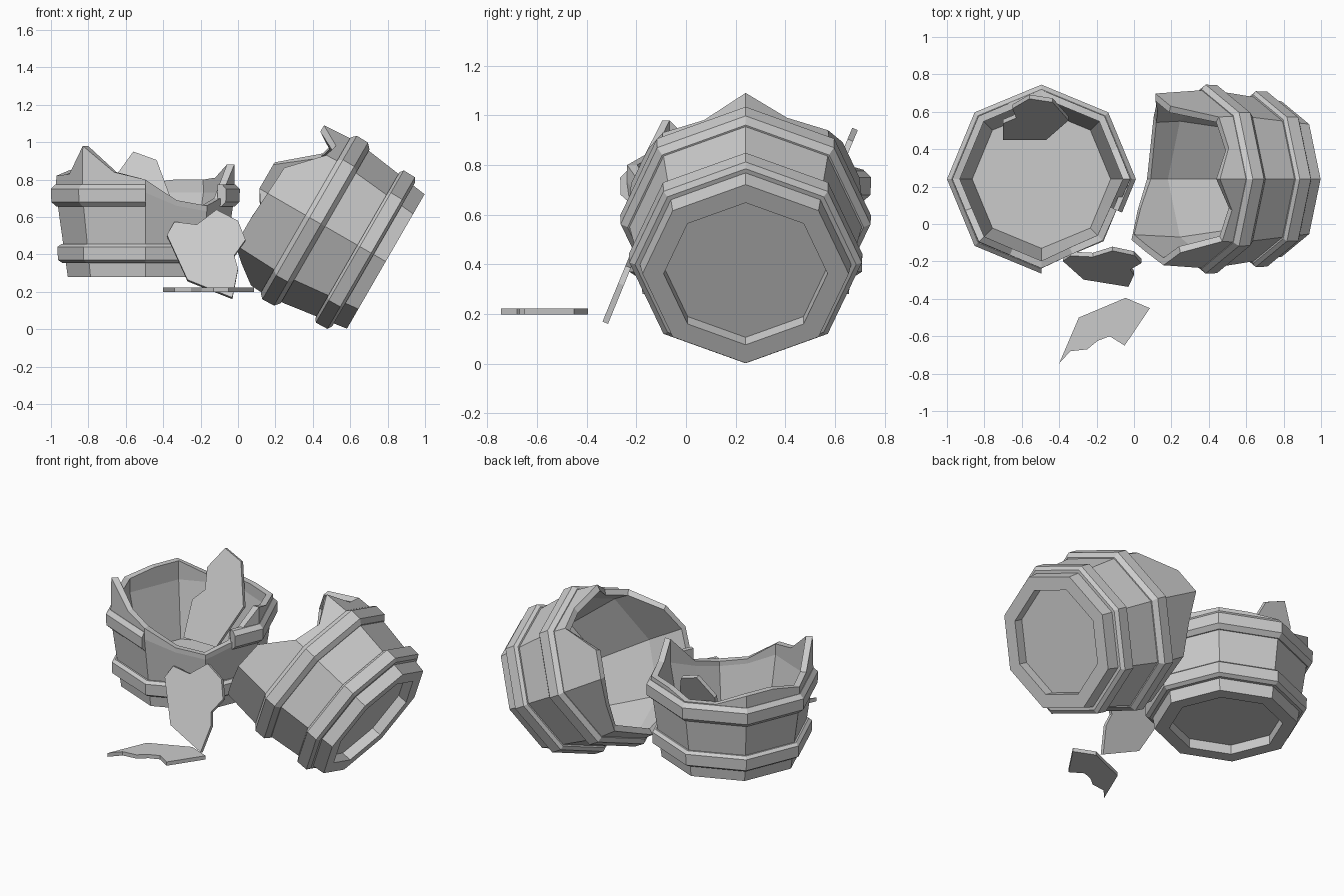
import bpy, bmesh, math
from mathutils import Vector

cube = bpy.data.objects.get("Cube")
if cube:
    bpy.data.objects.remove(cube, do_unlink=True)

grey = bpy.data.materials.new("plain_grey")
grey.use_nodes = True
GREY = (0.6, 0.6, 0.6, 1)
grey.diffuse_color = GREY
grey.node_tree.nodes["Principled BSDF"].inputs["Base Color"].default_value = GREY

COLUMNS = 16  # eight staves, each with a middle line


def finish(name, bm, loc=(0, 0, 0), tilt=0):
    bmesh.ops.recalc_face_normals(bm, faces=bm.faces)
    mesh = bpy.data.meshes.new(name)
    bm.to_mesh(mesh)
    bm.free()
    mesh.materials.append(grey)
    obj = bpy.data.objects.new(name, mesh)
    obj.location = loc
    obj.rotation_euler.y = math.radians(tilt)
    bpy.context.collection.objects.link(obj)
    return obj


def on_octagon(k, r, z):
    """Column k of an eight-sided ring; odd columns sit mid-stave."""
    if k % 2:
        r *= math.cos(math.pi / 8)
    a = math.tau * k / COLUMNS
    return Vector((r * math.cos(a), r * math.sin(a), z))


def sweep(bm, columns, around, closed_section):
    """Skin faces between neighbouring columns of vertices."""
    n = len(columns[0])
    for i in range(len(columns) if around else len(columns) - 1):
        a, b = columns[i], columns[(i + 1) % len(columns)]
        for j in range(n if closed_section else n - 1):
            m = (j + 1) % n
            bm.faces.new((a[j], b[j], b[m], a[m]))


def shell(name, rims, top_radius, loc, tilt=0):
    """Half barrel: recessed end, bulging wall and a jagged broken rim."""
    bm = bmesh.new()
    columns = []
    for k, rim in enumerate(rims):
        mid = min(0.45, rim - 0.03)
        r_mid = 0.415 + 0.063 * mid / 0.45
        r_rim = r_mid + (top_radius - r_mid) * (rim - mid) / 0.45
        section = [(0.33, 0.06), (0.33, 0), (0.415, 0), (r_mid, mid), (r_rim, rim),
                   (r_rim - 0.04, rim), (r_mid - 0.04, mid), (0.37, 0.1)]
        columns.append([bm.verts.new(on_octagon(k, r, z)) for r, z in section])
    sweep(bm, columns, True, False)
    bm.faces.new([c[0] for c in columns])
    bm.faces.new([c[-1] for c in columns])
    return finish(name, bm, loc, tilt)


def hoop(name, section, loc, tilt=0, first=0, count=COLUMNS):
    """Chamfered hoop, whole or snapped open."""
    bm = bmesh.new()
    around = count == COLUMNS
    columns = [[bm.verts.new(on_octagon(k, r, z)) for r, z in section]
               for k in range(first, first + count)]
    sweep(bm, columns, around, True)
    if not around:
        bm.faces.new(columns[0])
        bm.faces.new(columns[-1])
    return finish(name, bm, loc, tilt)


def shard(name, outline, place):
    """Flat broken piece with a little thickness."""
    bm = bmesh.new()
    bm.faces.new([bm.verts.new(place(u, v)) for u, v in outline])
    obj = finish(name, bm)
    mod = obj.modifiers.new("thickness", 'SOLIDIFY')
    mod.thickness = 0.024
    mod.offset = 0


END_HOOP = [(0.40, 0.075), (0.445, 0.075), (0.468, 0.09), (0.47, 0.16), (0.45, 0.175), (0.40, 0.175)]
MID_HOOP = [(0.45, 0.375), (0.475, 0.375), (0.503, 0.40), (0.505, 0.47), (0.48, 0.495), (0.45, 0.495)]

# Upright half
UP = (-0.495, 0.24, 0.28)
shell("upright_half",
      [.60, .53, .52, .52, .50, .50, .57, .57, .54, .55, .70, .56, .52, .41, .38, .42],
      0.47, UP)
hoop("upright_end_hoop", END_HOOP, UP)
hoop("upright_broken_hoop", MID_HOOP, UP, first=15, count=14)

# Tipped half
TIP, TILT = (0.79, 0.24, 0.362), -60
shell("tipped_half",
      [.65, .56, .58, .78, .78, .68, .60, .58, .56, .66, .74, .74, .73, .72, .56, .54],
      0.45, TIP, TILT)
hoop("tipped_end_hoop", END_HOOP, TIP, TILT)
hoop("tipped_middle_hoop", MID_HOOP, TIP, TILT)

# Loose shards
shard("leaning_front_shard",
      [(-.38, .50), (-.34, .57), (-.22, .555), (-.115, .635), (0, .575), (.04, .475),
       (-.02, .39), (0, .32), (-.03, .165), (-.27, .26)],
      lambda x, z: (x, -0.325 + 0.41 * (z - 0.165), z))
shard("inner_shard",
      [(-.70, .42), (-.47, .42), (-.35, .67), (-.435, .90), (-.56, .945), (-.65, .82),
       (-.63, .70), (-.70, .63)],
      lambda x, z: (x, 0.46 + 0.42 * (z - 0.42), z))
shard("flat_shard",
      [(-.40, -.745), (-.295, -.50), (-.045, -.395), (.085, -.45), (-.05, -.65),
       (-.13, -.60), (-.195, -.625), (-.25, -.67), (-.34, -.68)],
      lambda x, y: (x, y, 0.21))
